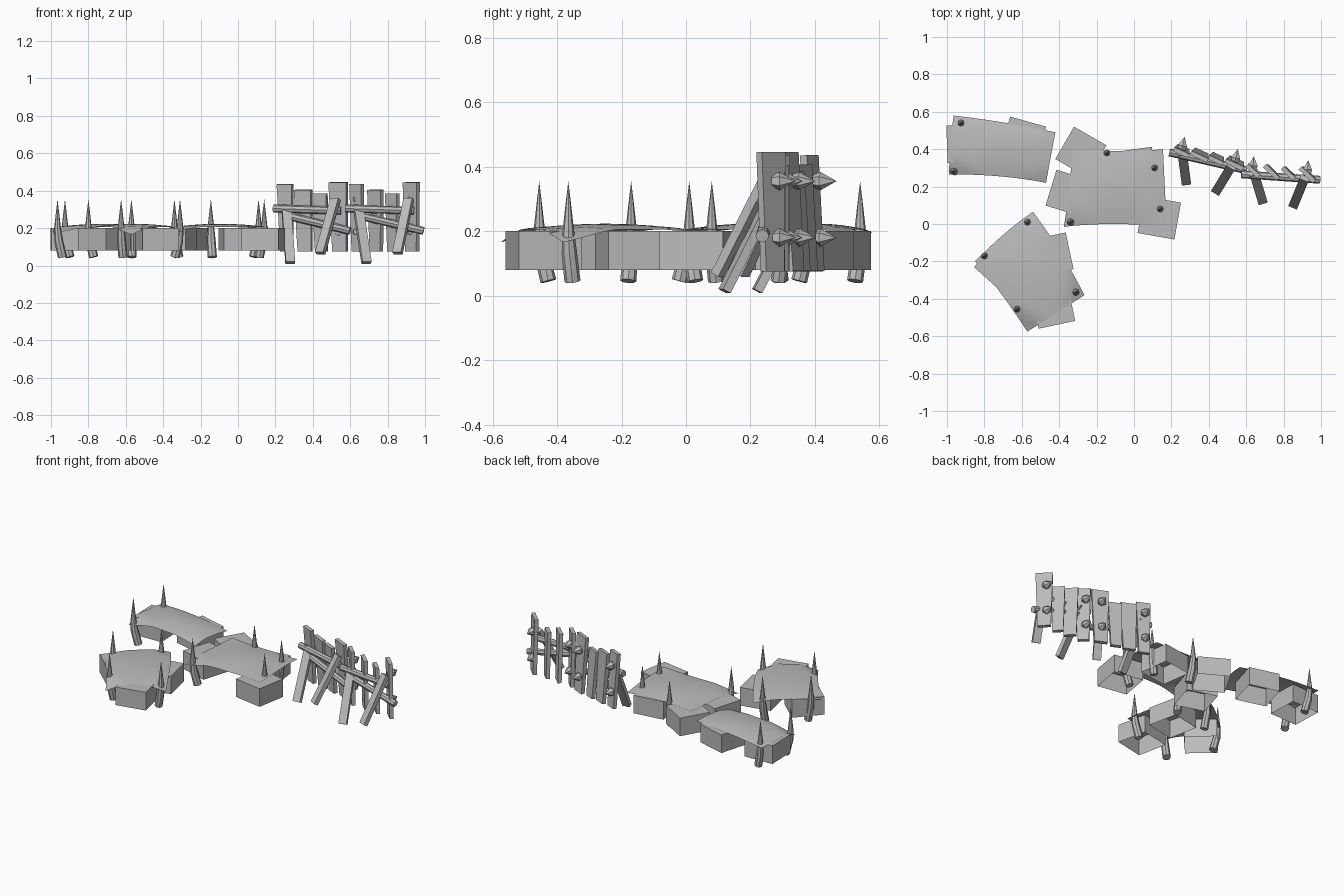
import bpy
import bmesh
from math import radians
from mathutils import Matrix, Vector

cube = bpy.data.objects.get("Cube")
if cube:
    bpy.data.objects.remove(cube)

grey = bpy.data.materials.new("plain_grey")
grey.use_nodes = True
grey.diffuse_color = (0.5, 0.5, 0.5, 1)
grey.node_tree.nodes["Principled BSDF"].inputs["Base Color"].default_value = (0.5, 0.5, 0.5, 1)


def finish(name, bm, smooth=False):
    bmesh.ops.recalc_face_normals(bm, faces=bm.faces)
    mesh = bpy.data.meshes.new(name)
    bm.to_mesh(mesh)
    bm.free()
    mesh.materials.append(grey)
    ob = bpy.data.objects.new(name, mesh)
    bpy.context.collection.objects.link(ob)
    if smooth:
        bpy.ops.object.select_all(action="DESELECT")
        ob.select_set(True)
        bpy.context.view_layer.objects.active = ob
        bpy.ops.object.shade_smooth_by_angle(angle=radians(40))
    return ob


def place(x, y, z, turn):
    return Matrix.Translation((x, y, z)) @ Matrix.Rotation(radians(turn), 4, "Z")


def along(a, b):
    """Matrix whose z axis runs from a to b, centred between them."""
    a, b = Vector(a), Vector(b)
    return Matrix.Translation((a + b) / 2) @ (b - a).to_track_quat("Z", "Y").to_matrix().to_4x4(), (b - a).length


# Open-bottomed block under a sheet
def block(name, x, y, turn):
    bm = bmesh.new()
    bmesh.ops.create_cube(bm, size=1, matrix=place(x, y, 0.14, turn) @ Matrix.Diagonal((0.2, 0.2, 0.12, 1)))
    bm.normal_update()
    bottom = [f for f in bm.faces if f.normal.z < -0.9]
    bmesh.ops.delete(bm, geom=bottom, context="FACES_ONLY")
    finish(name, bm)


# Draped sheet: rows of three plan points, domed in the middle, corners hanging
def sheet(name, rows, droops, n=12):
    def quad(p, t):
        a, b, c = (Vector(q) for q in p)
        return a * t * (t - 1) / 2 + b * (1 - t * t) + c * t * (t + 1) / 2

    bm = bmesh.new()
    grid = []
    for j in range(n + 1):
        v = 2 * j / n - 1
        line = []
        for i in range(n + 1):
            u = 2 * i / n - 1
            p = quad([quad(r, u) for r in rows], v)
            corner = droops[(1 if u > 0 else 0) + (2 if v > 0 else 0)]
            z = 0.205 + 0.018 * (1 - u * u) * (1 - v * v)
            z -= corner * max(0, abs(u) + abs(v) - 1.4) / 0.6
            line.append(bm.verts.new((p.x, p.y, z)))
        grid.append(line)
    for j in range(n):
        for i in range(n):
            bm.faces.new((grid[j][i], grid[j][i + 1], grid[j + 1][i + 1], grid[j + 1][i]))
    ob = finish(name, bm, True)
    if ob.data.polygons[0].normal.z < 0:
        ob.data.flip_normals()


# Bent stake: sharp tip above, thick foot leaning toward the sheet centre
def stake(name, x, y, centre, sides=8):
    lean = (Vector(centre) - Vector((x, y))).normalized()
    levels = [(0.045, 0.025, 0.03), (0.13, 0.024, 0.008), (0.2, 0.018, 0), (0.28, 0.009, 0)]
    bm = bmesh.new()
    rings = []
    for z, r, shift in levels:
        m = Matrix.Translation((x + lean.x * shift, y + lean.y * shift, z))
        if shift > 0.02:
            m = m @ Matrix.Rotation(radians(15), 4, Vector((lean.y, -lean.x, 0)))
        rings.append(bmesh.ops.create_circle(bm, segments=sides, radius=r, matrix=m)["verts"])
    tip = bm.verts.new((x, y, 0.355))
    bm.faces.new(rings[0])
    for k in range(sides):
        m = (k + 1) % sides
        for low, high in zip(rings, rings[1:]):
            bm.faces.new((low[k], low[m], high[m], high[k]))
        bm.faces.new((rings[-1][k], rings[-1][m], tip))
    finish(name, bm, True)


# Each mound: sheet rows from back to front, hanging corners, blocks, stakes
mounds = {
    "back_right_mound": (
        [[(-0.965, 0.58), (-0.68, 0.54), (-0.42, 0.49)],
         [(-0.98, 0.43), (-0.71, 0.41), (-0.445, 0.36)],
         [(-0.99, 0.265), (-0.72, 0.255), (-0.47, 0.22)]],
        (0.01, 0.01, 0.035, 0.02),
        [(-0.9, 0.43, 2), (-0.593, 0.451, -15.6)],
        [(-0.925, 0.54), (-0.965, 0.28)]),
    "middle_mound": (
        [[(-0.33, 0.41), (-0.09, 0.39), (0.155, 0.4)],
         [(-0.345, 0.21), (-0.1, 0.2), (0.165, 0.19)],
         [(-0.375, -0.015), (-0.11, 0), (0.175, -0.015)]],
        (0, 0.01, 0.03, 0),
        [(-0.284, 0.384, -30), (-0.348, 0.165, -17), (0.01, 0.3, 8), (0.135, 0.033, -10)],
        [(-0.145, 0.38), (0.11, 0.3), (0.14, 0.08), (-0.34, 0.01)]),
    "front_right_mound": (
        [[(-0.85, -0.2), (-0.69, -0.05), (-0.54, 0.065)],
         [(-0.72, -0.36), (-0.55, -0.25), (-0.4, -0.14)],
         [(-0.57, -0.575), (-0.42, -0.48), (-0.265, -0.38)]],
        (0.015, 0.02, 0.04, 0.04),
        [(-0.442, -0.164, 12), (-0.433, -0.441, 12), (-0.714, -0.223, -42)],
        [(-0.57, 0.01), (-0.8, -0.17), (-0.31, -0.365), (-0.625, -0.455)]),
}
for mound, (rows, droops, blocks, stakes) in mounds.items():
    sheet(mound + "_sheet", rows, droops)
    for i, spot in enumerate(blocks):
        block(f"{mound}_block_{i + 1}", *spot)
    for i, spot in enumerate(stakes):
        stake(f"{mound}_stake_{i + 1}", *spot, rows[1][1])


# Fence parts, in a frame with x along the fence and -y in front
def beam(name, frame, a, b, width, depth, foot=1):
    bm = bmesh.new()
    m, length = along(a, b)
    bmesh.ops.create_cube(bm, size=1, matrix=Matrix.Diagonal((width, depth, length, 1)))
    for v in bm.verts:
        if v.co.z < 0:
            v.co.x *= foot
    bm.transform(frame @ m)
    finish(name, bm)


def rod(name, frame, a, b, r1, r2, sides):
    bm = bmesh.new()
    m, length = along(a, b)
    bmesh.ops.create_cone(bm, cap_ends=True, segments=sides, radius1=r1, radius2=r2,
                          depth=length, matrix=frame @ m)
    finish(name, bm)


def fence(name, frame, lean):
    planks = [(0.05, 0.088, 0.435, True), (0.15, 0.1, 0.405, False),
              (0.24, 0.085, 0.385, False), (0.342, 0.105, 0.445, True)]
    for i, (s, width, top, tall) in enumerate(planks):
        beam(f"{name}_plank_{i + 1}", frame, (s + 0.005, lean, 0.075), (s, -lean, top), width, 0.024, 0.78)
        if tall:
            for z in (0.18, 0.355):
                rod(f"{name}_peg_{i + 1}", frame, (s, -0.01, z), (s, 0.025, z), 0.018, 0.028, 6)
                rod(f"{name}_peg_point_{i + 1}", frame, (s, 0.025, z), (s, 0.075, z), 0.028, 0, 6)
    rod(name + "_upper_rail", frame, (-0.01, -0.025, 0.305), (0.36, -0.025, 0.293), 0.021, 0.021, 8)
    rod(name + "_lower_rail", frame, (0.07, -0.025, 0.265), (0.41, -0.025, 0.185), 0.021, 0.021, 8)
    beam(name + "_brace_1", frame, (0.114, -0.163, 0.014), (0.057, -0.012, 0.32), 0.05, 0.028)
    beam(name + "_brace_2", frame, (0.28, -0.173, 0.065), (0.33, -0.022, 0.355), 0.05, 0.028)


fence("inner_fence", place(0.205, 0.405, 0, -13), 0.012)
fence("outer_fence", place(0.585, 0.29, 0, -4), 0.003)
